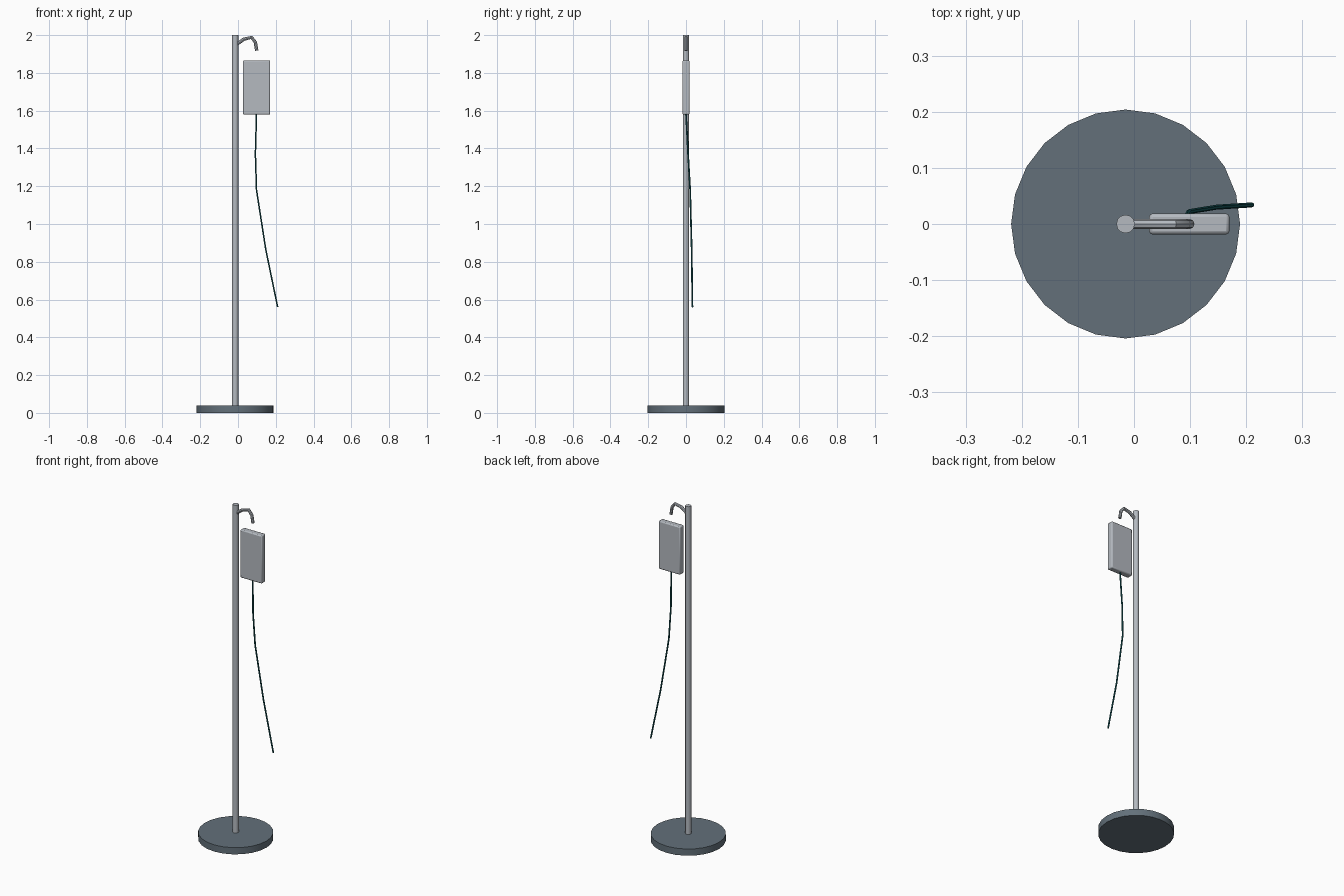
import bpy
import math

cube = bpy.data.objects.get("Cube")
if cube:
    bpy.data.objects.remove(cube, do_unlink=True)


def material(name, rgb):
    m = bpy.data.materials.new(name)
    m.use_nodes = True
    m.diffuse_color = (*rgb, 1)
    m.node_tree.nodes["Principled BSDF"].inputs["Base Color"].default_value = (*rgb, 1)
    return m


slate = material("dark slate", (0.125, 0.163, 0.195))
grey = material("light grey", (0.46, 0.49, 0.53))
teal = material("deep teal", (0.008, 0.1, 0.11))

AXIS_X = -0.015


def select(ob):
    bpy.ops.object.select_all(action="DESELECT")
    ob.select_set(True)
    bpy.context.view_layer.objects.active = ob


def cylinder(name, sides, radius, bottom, top, mat):
    bpy.ops.mesh.primitive_cylinder_add(
        vertices=sides, radius=radius, depth=top - bottom,
        location=(AXIS_X, 0, (top + bottom) / 2))
    ob = bpy.context.object
    ob.name = name
    ob.data.materials.append(mat)
    bpy.ops.object.shade_smooth_by_angle(angle=math.radians(35))
    return ob


def tube(name, points, radius, resolution, mat):
    curve = bpy.data.curves.new(name, "CURVE")
    curve.dimensions = "3D"
    curve.bevel_depth = radius
    curve.bevel_resolution = resolution
    curve.use_fill_caps = True
    spline = curve.splines.new("POLY")
    spline.points.add(len(points) - 1)
    for p, co in zip(spline.points, points):
        p.co = (*co, 1)
    curve.materials.append(mat)
    ob = bpy.data.objects.new(name, curve)
    bpy.context.collection.objects.link(ob)
    select(ob)
    bpy.ops.object.convert(target="MESH")
    bpy.ops.object.shade_smooth_by_angle(angle=math.radians(30))
    return bpy.context.object


# Round foot and upright pole
cylinder("base", 24, 0.204, 0, 0.04, slate)
cylinder("pole", 12, 0.0165, 0.04, 2.0, grey)

# Bent hanger near the top of the pole
tube("hook", [(AXIS_X, 0, 1.945), (0.03, 0, 1.978), (0.072, 0, 1.988),
              (0.092, 0, 1.962), (0.099, 0, 1.918)], 0.009, 2, grey)

# Flat hanging bag with softened edges
bpy.ops.mesh.primitive_cube_add(size=1, location=(0.0985, 0, 1.7225))
bag = bpy.context.object
bag.name = "bag"
bag.scale = (0.143, 0.037, 0.287)
bpy.ops.object.transform_apply(location=False, rotation=False, scale=True)
bag.data.materials.append(grey)
bevel = bag.modifiers.new("soft edges", "BEVEL")
bevel.width = 0.006
bevel.segments = 2
bpy.ops.object.shade_smooth_by_angle(angle=math.radians(30))

# Thin drip line trailing from the bag
tube("drip_line", [(0.098, 0, 1.585), (0.092, 0.011, 1.37), (0.098, 0.022, 1.18),
                   (0.147, 0.03, 0.865), (0.21, 0.034, 0.56)], 0.0045, 1, teal)
